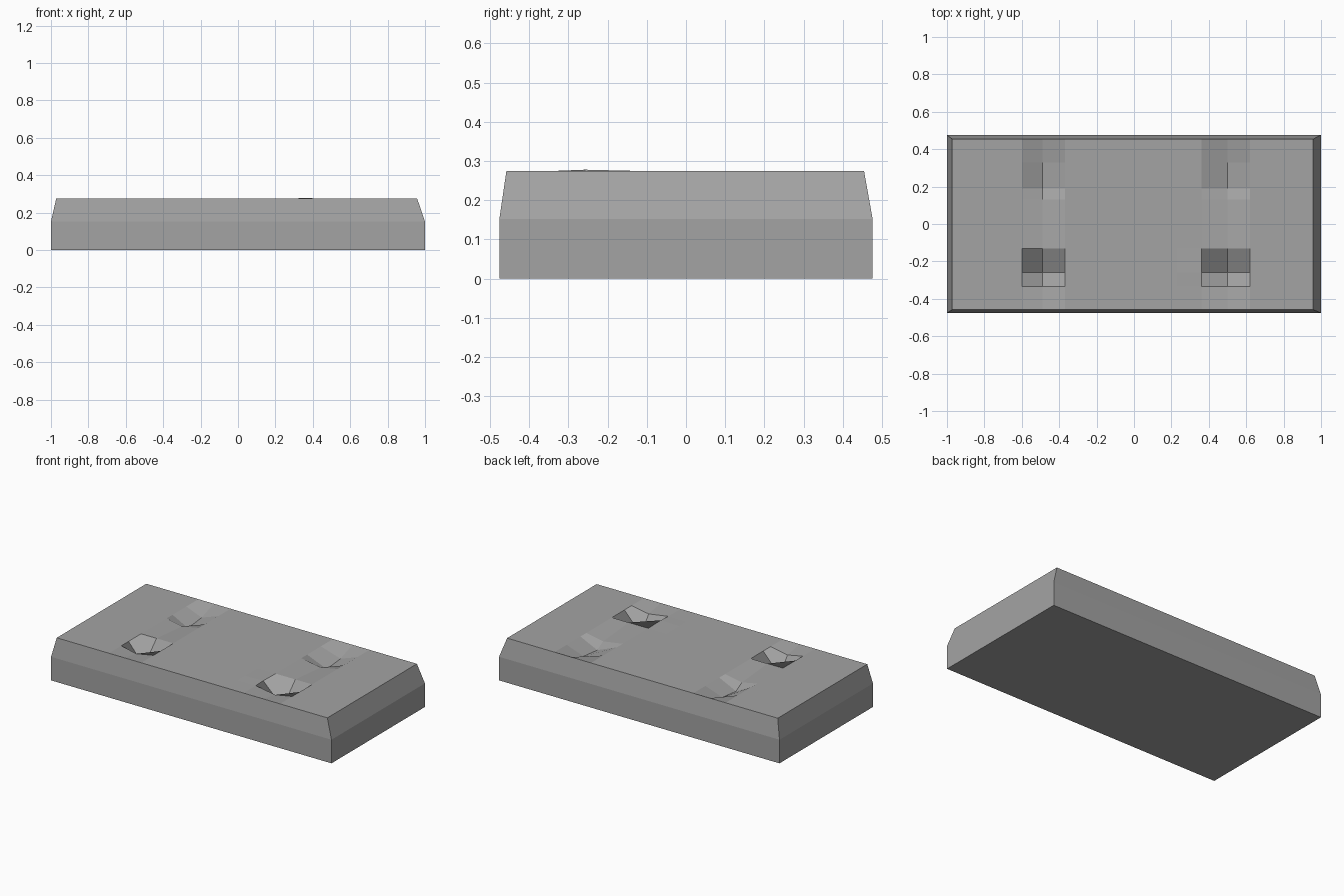
import bpy, bmesh

if "Cube" in bpy.data.objects:
    bpy.data.objects.remove(bpy.data.objects["Cube"])

W, D = 1.0, 0.476            # half width and half depth
SHOULDER, TOP = 0.152, 0.275
X0, X1, Y0, Y1 = -0.972, 0.958, -0.458, 0.454   # top panel limits

# grid lines of the quilted top
xs = [X0, -0.60, -0.49, -0.37, 0.23, 0.36, 0.50, 0.62, X1]
ys = [Y0, -0.333, -0.258, -0.13, 0.13, 0.19, 0.33, Y1]

# depth of each dimple column, by row index: deep in front, soft at the back
dimple = {1: 0.022, 2: 0.13, 4: 0.022, 5: 0.056, 6: 0.042}


def height(i, j):
    if i in (2, 6):
        return TOP - dimple.get(j, 0)
    return TOP + (0.003 if (i, j) == (5, 2) else 0)


bm = bmesh.new()

# dimpled top panel
grid = [[bm.verts.new((x, y, height(i, j))) for j, y in enumerate(ys)]
        for i, x in enumerate(xs)]
n, m = len(xs) - 1, len(ys) - 1
for i in range(n):
    for j in range(m):
        bm.faces.new((grid[i][j], grid[i + 1][j], grid[i + 1][j + 1], grid[i][j + 1]))

# side walls: sloped shoulder down to the vertical base
border = ([grid[i][0] for i in range(n)] + [grid[n][j] for j in range(m)]
          + [grid[i][m] for i in range(n, 0, -1)] + [grid[0][j] for j in range(m, 0, -1)])


def ring(z):
    out = []
    for v in border:
        x = -W + 2 * W * (v.co.x - X0) / (X1 - X0)
        y = -D + 2 * D * (v.co.y - Y0) / (Y1 - Y0)
        out.append(bm.verts.new((x, y, z)))
    return out


loops = [border, ring(SHOULDER), ring(0)]
for a, b in zip(loops, loops[1:]):
    for k in range(len(a)):
        q = (k + 1) % len(a)
        bm.faces.new((a[k], b[k], b[q], a[q]))

# flat underside
bm.faces.new(loops[-1][::-1])
bmesh.ops.recalc_face_normals(bm, faces=bm.faces)

mesh = bpy.data.meshes.new("mattress")
bm.to_mesh(mesh)
bm.free()

# dark grey fabric
fabric = bpy.data.materials.new("dark_grey")
fabric.diffuse_color = (0.37, 0.37, 0.37, 1)
fabric.use_nodes = True
fabric.node_tree.nodes["Principled BSDF"].inputs["Base Color"].default_value = fabric.diffuse_color
mesh.materials.append(fabric)
bpy.context.collection.objects.link(bpy.data.objects.new("mattress", mesh))
